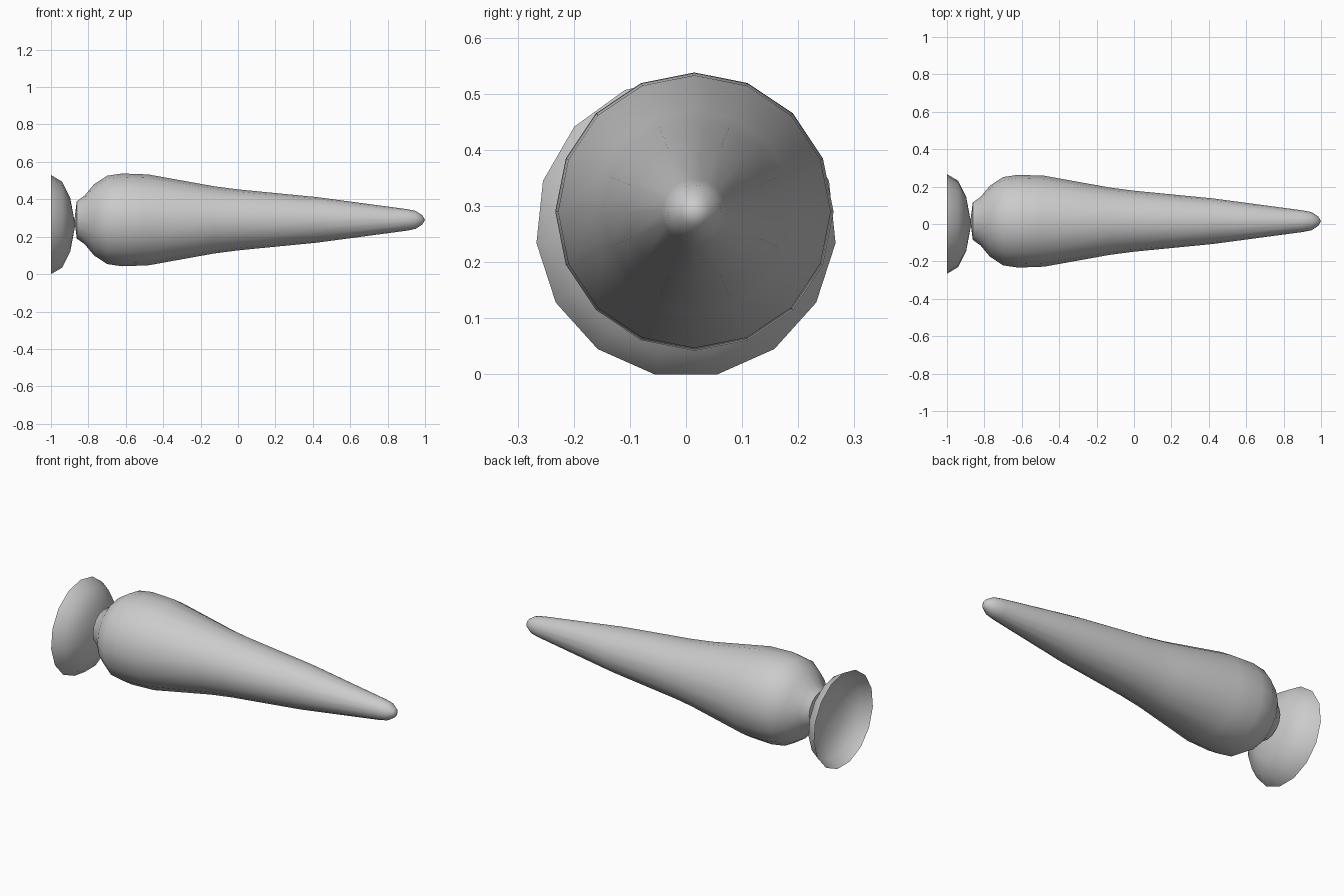
import bpy, bmesh
from math import sin, cos, pi

if "Cube" in bpy.data.objects:
    bpy.data.objects.remove(bpy.data.objects["Cube"])


def lathe(name, profile, sides, cy, cz, angle):
    """Revolve (x, radius) points about an axis parallel to x, one vertex on top."""
    bm = bmesh.new()
    rings = []
    for x, r in profile:
        if r == 0:
            rings.append([bm.verts.new((x, cy, cz))] * sides)
        else:
            rings.append([bm.verts.new((x, cy + r * sin(2 * pi * i / sides),
                                        cz + r * cos(2 * pi * i / sides)))
                          for i in range(sides)])
    for a, b in zip(rings, rings[1:]):
        for i in range(sides):
            j = (i + 1) % sides
            bm.faces.new(list(dict.fromkeys((a[i], a[j], b[j], b[i]))))
    bmesh.ops.recalc_face_normals(bm, faces=bm.faces)
    mesh = bpy.data.meshes.new(name)
    bm.to_mesh(mesh)
    bm.free()
    obj = bpy.data.objects.new(name, mesh)
    bpy.context.collection.objects.link(obj)
    bpy.ops.object.select_all(action='DESELECT')
    obj.select_set(True)
    bpy.context.view_layer.objects.active = obj
    bpy.ops.object.shade_smooth_by_angle(angle=angle)
    return obj


# Tapered body: rounded butt, bulge, long taper and blunt tip
body = [(-0.875, 0), (-0.862, 0.10), (-0.82, 0.13), (-0.77, 0.19),
        (-0.70, 0.236), (-0.62, 0.248), (-0.48, 0.243), (-0.13, 0.18),
        (0.0, 0.163), (0.42, 0.122), (0.90, 0.058), (0.95, 0.048),
        (0.985, 0.025), (1.0, 0)]
lathe("tapered_body", body, 16, 0.015, 0.29, pi / 4)

# Open suction cup: thin half dome facing backwards
cup = [(-1.0, 0.268), (-0.94, 0.232), (-0.897, 0.145), (-0.87, 0)]
lathe("suction_cup", cup, 15, 0.0, 0.262, pi / 3)
